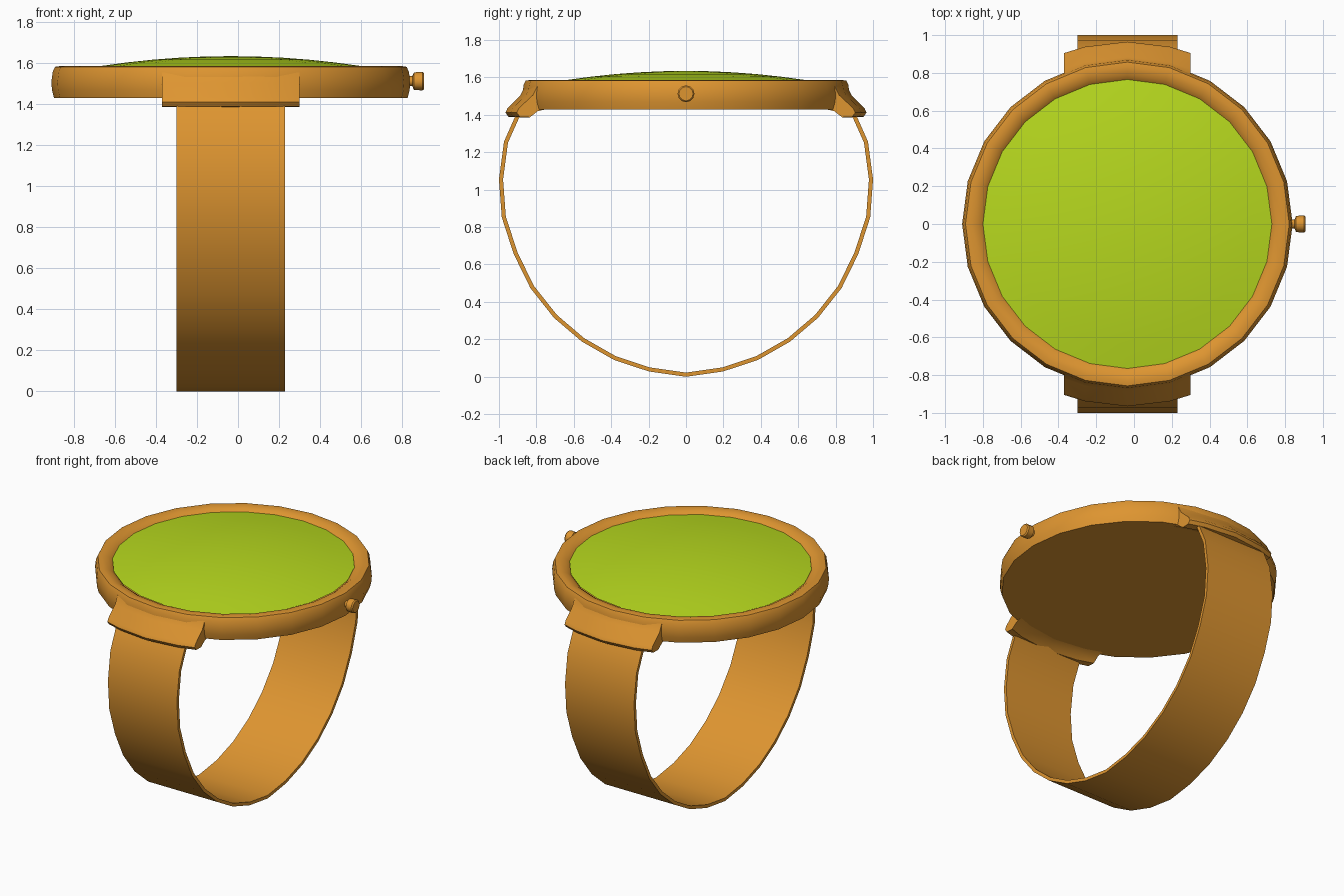
import bpy, bmesh, math

if "Cube" in bpy.data.objects:
    bpy.data.objects.remove(bpy.data.objects["Cube"])

CX = -0.035  # watch axis; the crown makes the model lopsided


def material(name, color):
    m = bpy.data.materials.new(name)
    m.diffuse_color = color
    m.use_nodes = True
    m.node_tree.nodes["Principled BSDF"].inputs["Base Color"].default_value = m.diffuse_color
    return m


BRONZE = material("bronze", (0.73, 0.30, 0.03, 1))
GREEN = material("green_glass", (0.47, 0.69, 0.013, 1))


def make(name, bm, mat, angle=35):
    bmesh.ops.remove_doubles(bm, verts=bm.verts, dist=1e-4)
    bmesh.ops.recalc_face_normals(bm, faces=bm.faces)
    me = bpy.data.meshes.new(name)
    bm.to_mesh(me)
    bm.free()
    me.materials.append(mat)
    ob = bpy.data.objects.new(name, me)
    bpy.context.collection.objects.link(ob)
    bpy.ops.object.select_all(action='DESELECT')
    ob.select_set(True)
    bpy.context.view_layer.objects.active = ob
    bpy.ops.object.shade_smooth_by_angle(angle=math.radians(angle))
    return ob


def skin(sections, closed_sections, closed_profile, caps=False):
    """Join a row of equal-length sections with quads."""
    bm = bmesh.new()
    rows = [[bm.verts.new(p) for p in s] for s in sections]
    n, k = len(rows), len(rows[0])
    for i in range(n if closed_sections else n - 1):
        a, b = rows[i], rows[(i + 1) % n]
        for j in range(k if closed_profile else k - 1):
            l = (j + 1) % k
            bm.faces.new((a[j], a[l], b[l], b[j]))
    if caps:
        bm.faces.new(rows[0])
        bm.faces.new(rows[-1])
    return bm


def lathe(profile, sides):
    ring = [2 * math.pi * i / sides for i in range(sides)]
    return skin([[(CX + r * math.cos(t), r * math.sin(t), z) for r, z in profile]
                 for t in ring], True, False)


# Case with closed back and rounded bezel
make("case", lathe([(0, 1.43), (0.862, 1.43), (0.872, 1.47), (0.875, 1.51),
                    (0.868, 1.56), (0.857, 1.583), (0.83, 1.587), (0.79, 1.578),
                    (0.765, 1.56), (0.755, 1.55)], 24), BRONZE)

# Domed glass
make("glass", lathe([(0.765 * i / 6, 1.635 - 0.07 * (i / 6) ** 2)
                     for i in range(7)], 24), GREEN)

# Lugs: curved around the case, cut square at the sides
lug = [(0.80, 1.55), (0.862, 1.555), (0.885, 1.505), (0.955, 1.435), (0.965, 1.412),
       (0.95, 1.39), (0.90, 1.387), (0.86, 1.42), (0.80, 1.435)]
for side, name in ((-1, "front_lug"), (1, "back_lug")):
    cols = [[(CX + x, side * math.sqrt(r * r - x * x), z) for r, z in lug]
            for x in (-0.335, -0.225, 0, 0.225, 0.335)]
    make(name, skin(cols, False, True, True), BRONZE)

# Wrist band: half path mirrored, with a thin rectangular section
half = [(0.86, 1.48), (0.914, 1.39), (0.973, 1.257), (1.0, 1.055), (0.985, 0.853),
        (0.922, 0.658), (0.832, 0.474), (0.706, 0.315), (0.557, 0.188),
        (0.385, 0.09), (0.198, 0.028)]
path = half + [(0, 0)] + [(-y, z) for y, z in reversed(half)]
sections = []
for i, (y, z) in enumerate(path):
    a, b = path[max(i - 1, 0)], path[min(i + 1, len(path) - 1)]
    ty, tz = b[0] - a[0], b[1] - a[1]
    d = math.hypot(ty, tz)
    iy, iz = y + 0.022 * tz / d, z - 0.022 * ty / d
    x0, x1 = CX - 0.265, CX + 0.265
    sections.append([(x0, y, z), (x1, y, z), (x1, iy, iz), (x0, iy, iz)])
make("band", skin(sections, False, True, True), BRONZE)

# Crown on the right of the case
crown = [(0, 0.82), (0.024, 0.82), (0.024, 0.85), (0.043, 0.858),
         (0.045, 0.90), (0.038, 0.908), (0, 0.908)]
ring = [2 * math.pi * i / 12 for i in range(12)]
make("crown", skin([[(x, r * math.cos(t), 1.513 + r * math.sin(t)) for r, x in crown]
                    for t in ring], True, False), BRONZE)
